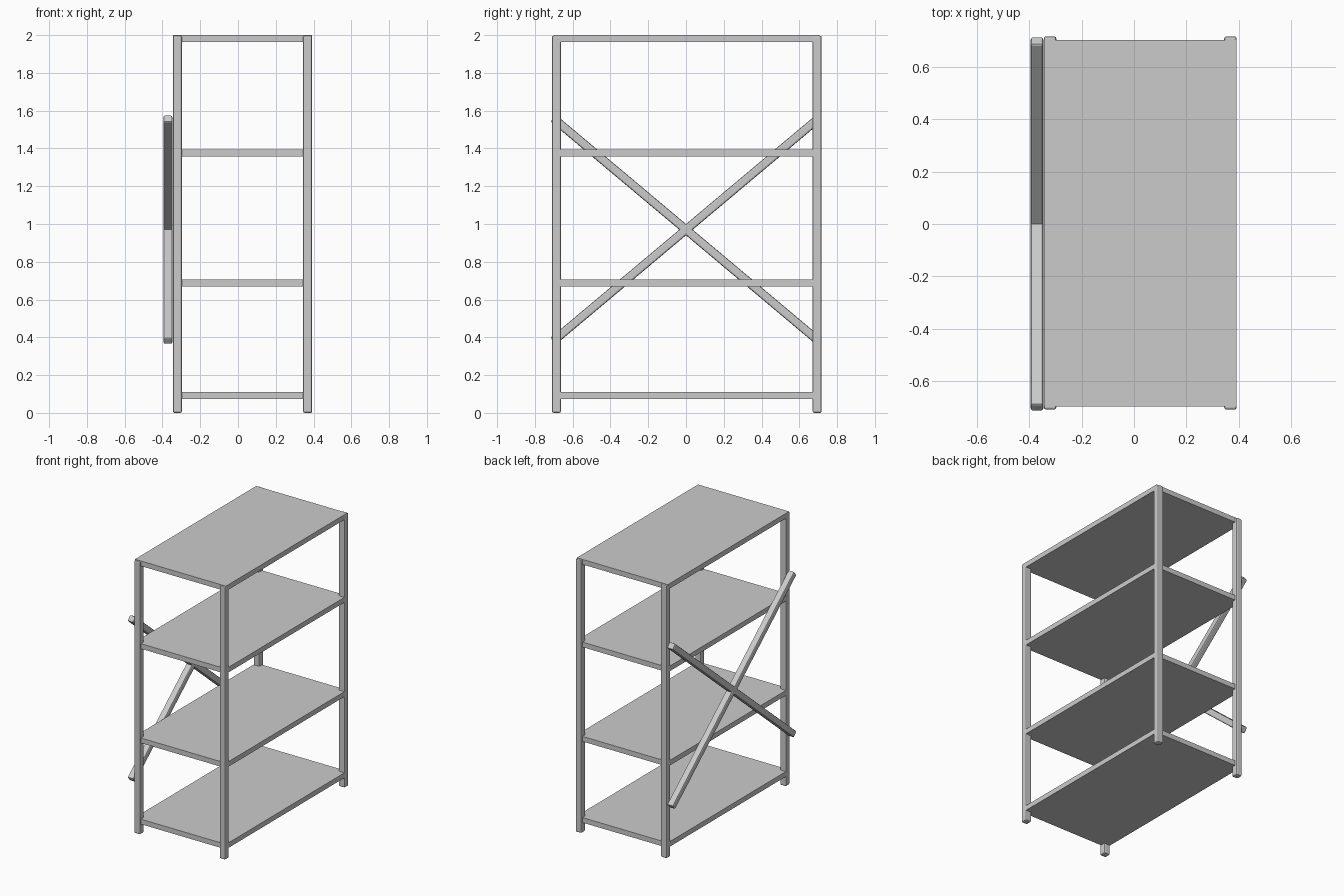
import bpy
from math import radians

if "Cube" in bpy.data.objects:
    bpy.data.objects.remove(bpy.data.objects["Cube"])


def bar(name, size, loc, tilt=0.0, bevel=0.0):
    """Box of the given size, tilted about x, with optional softened edges."""
    bpy.ops.mesh.primitive_cube_add(size=1, location=loc)
    ob = bpy.context.object
    ob.name = name
    ob.scale = size
    bpy.ops.object.transform_apply(location=False, rotation=False, scale=True)
    ob.rotation_euler.x = radians(tilt)
    if bevel:
        mod = ob.modifiers.new("soft_edges", "BEVEL")
        mod.width = bevel
        mod.segments = 2
    return ob


BAR = 0.048

# Four corner posts
for side, x in (("left", -0.321), ("right", 0.369)):
    for end, y in (("front", -0.686), ("back", 0.694)):
        bar(f"{end}_{side}_post", (BAR, BAR, 1.997), (x, y, 0.9985), bevel=0.009)

# Four shelf boards, the top one capping the posts
for i, top in enumerate((0.111, 0.705, 1.395, 2.0)):
    bar(f"shelf_{i + 1}", (0.737, 1.402, 0.037), (0.0235, 0.002, top - 0.0185))

# Crossed braces on the rear long side
for name, tilt in (("rising_brace", 40), ("falling_brace", -40)):
    bar(name, (BAR, 1.835, 0.046), (-0.371, 0, 0.97), tilt, 0.009)
